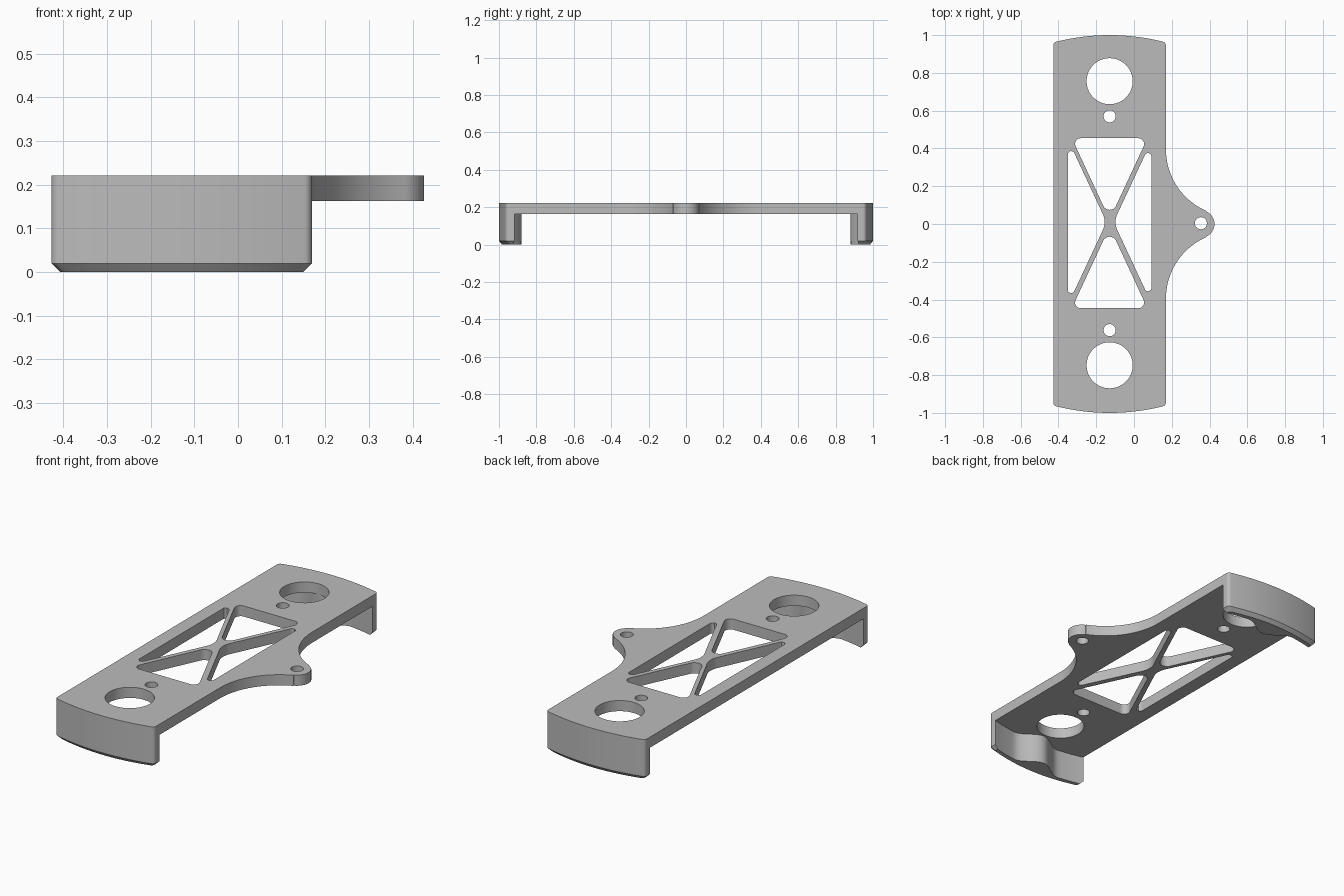
import bpy, bmesh
from math import sin, cos, tan, pi, radians
from mathutils import Vector

if "Cube" in bpy.data.objects:
    bpy.data.objects.remove(bpy.data.objects["Cube"])

CX, HALF = -0.129, 0.298          # body centre line and half width
Z_LOW, Z_TOP = 0.163, 0.221       # plate underside and top
CHAMFER = 0.02

grey = bpy.data.materials.new("plain_grey")
grey.use_nodes = True
grey.diffuse_color = (0.5, 0.5, 0.5, 1)
grey.node_tree.nodes["Principled BSDF"].inputs["Base Color"].default_value = (0.5, 0.5, 0.5, 1)


def finish(name, bm):
    """Clean the mesh, link it and shade it."""
    bmesh.ops.remove_doubles(bm, verts=bm.verts, dist=1e-5)
    bmesh.ops.recalc_face_normals(bm, faces=bm.faces)
    mesh = bpy.data.meshes.new(name)
    bm.to_mesh(mesh)
    bm.free()
    mesh.materials.clear()
    mesh.materials.append(grey)
    obj = bpy.data.objects.new(name, mesh)
    bpy.context.collection.objects.link(obj)
    bpy.ops.object.select_all(action='DESELECT')
    obj.select_set(True)
    bpy.context.view_layer.objects.active = obj
    bpy.ops.object.shade_smooth_by_angle(angle=radians(30))
    return obj


def rounded(corners, steps=8):
    """Closed outline from (x, y, radius) corners."""
    out = []
    for i, (x, y, r) in enumerate(corners):
        p = Vector((x, y))
        if r == 0:
            out.append(p)
            continue
        a = (Vector(corners[i - 1][:2]) - p).normalized()
        b = (Vector(corners[(i + 1) % len(corners)][:2]) - p).normalized()
        half = a.angle(b) / 2
        centre = p + (a + b).normalized() * r / sin(half)
        va = p + a * r / tan(half) - centre
        vb = p + b * r / tan(half) - centre
        for k in range(steps + 1):
            out.append(centre + va.lerp(vb, k / steps).normalized() * r)
    return out


def arc(x, y, r, start, end, steps):
    angles = [radians(start + (end - start) * k / steps) for k in range(steps + 1)]
    return [(x + r * cos(a), y + r * sin(a), 0) for a in angles]


def circle(x, y, r, steps=48):
    return rounded(arc(x, y, r, 0, 360, steps)[:-1])


def end_y(dx):
    """Bowed end of the body."""
    return 1 - dx * dx / 2.29


def end_arc(steps=28):
    """End edge from left to right, with rounded outer corners."""
    pts = []
    for k in range(steps + 1):
        dx = HALF * (2 * k / steps - 1)
        pts.append((CX + dx, end_y(dx), 0.02 if k in (0, steps) else 0))
    return pts


# Plate outline: bowed ends and the side tab with its concave flanks
top_end = end_arc()
edge = CX + HALF
flank = arc(edge + 0.355, 0.395, 0.355, 180, 246.5, 20)
tip = arc(0.354, 0, 0.072, 66.5, -66.5, 20)
flip = lambda pts: [(x, -y, r) for x, y, r in reversed(pts)]
outlines = [rounded(top_end + flank + tip + flip(flank) + flip(top_end))]

# Round holes
S = 0.004
outlines.append(circle(0.354, S, 0.032, 32))
for s in (1, -1):
    outlines.append(circle(CX, s * 0.752 + S, 0.122))
    outlines.append(circle(CX, s * 0.566 + S, 0.032, 32))
    # End windows of the X-shaped bracing
    outlines.append(rounded([(CX - 0.2, s * 0.45 + S, 0.03),
                             (CX + 0.2, s * 0.45 + S, 0.03),
                             (CX, s * 0.02 + S, 0.037)]))
# Side windows of the bracing
for s, h in ((-1, 0.438), (1, 0.428)):
    x = CX + s * 0.221
    outlines.append(rounded([(x, h + 0.01, 0.0175), (x - s * h / 2.14, 0.01, 0.1),
                             (x, 0.01 - h, 0.0175)]))

# Plate: filled curve with thickness
curve = bpy.data.curves.new("plate_profile", 'CURVE')
curve.dimensions = '2D'
curve.fill_mode = 'BOTH'
curve.extrude = (Z_TOP - Z_LOW) / 2
for pts in outlines:
    spline = curve.splines.new('POLY')
    spline.points.add(len(pts) - 1)
    for point, p in zip(spline.points, pts):
        point.co = (p.x, p.y, 0, 1)
    spline.use_cyclic_u = True
helper = bpy.data.objects.new("plate_profile", curve)
bpy.context.collection.objects.link(helper)
bpy.context.view_layer.update()
evaluated = helper.evaluated_get(bpy.context.evaluated_depsgraph_get())
bm = bmesh.new()
bm.from_mesh(evaluated.to_mesh())
evaluated.to_mesh_clear()
bpy.data.objects.remove(helper)
bmesh.ops.translate(bm, verts=bm.verts, vec=(0, 0, (Z_TOP + Z_LOW) / 2))
finish("plate", bm)


def inner_y(dx):
    """Inner wall face: parallel to the end, with a swelling in the middle."""
    swell = 0.5 + 0.5 * cos(pi * dx / 0.15) if abs(dx) < 0.15 else 0
    return end_y(dx) - 0.043 - 0.077 * swell


# End walls: columns across the width, chamfered along the bottom
closing = [(CX + HALF, 0.8, 0), (CX - HALF, 0.8, 0)]
outer = rounded(top_end + closing)[:-2]
for name, s in (("back_wall", 1), ("front_wall", -1)):
    bm = bmesh.new()
    columns = []
    for p in outer:
        dx = p.x - CX
        dx_low = dx * (1 - CHAMFER / HALF)
        y_in, y_in_low = inner_y(dx), inner_y(dx_low)
        y_low = max(p.y - 0.016, y_in_low + 0.005)
        section = [(dx, p.y, Z_LOW), (dx, p.y, CHAMFER), (dx_low, y_low, 0),
                   (dx_low, y_in_low, 0), (dx, y_in, CHAMFER), (dx, y_in, Z_LOW)]
        columns.append([bm.verts.new((CX + x, s * y, z)) for x, y, z in section])
    for a, b in zip(columns, columns[1:]):
        for k in range(5):
            bm.faces.new((a[k], a[k + 1], b[k + 1], b[k]))
    for c in (columns[0], columns[-1]):
        bm.faces.new((c[0], c[1], c[4], c[5]))
        bm.faces.new((c[1], c[2], c[3], c[4]))
    finish(name, bm)
